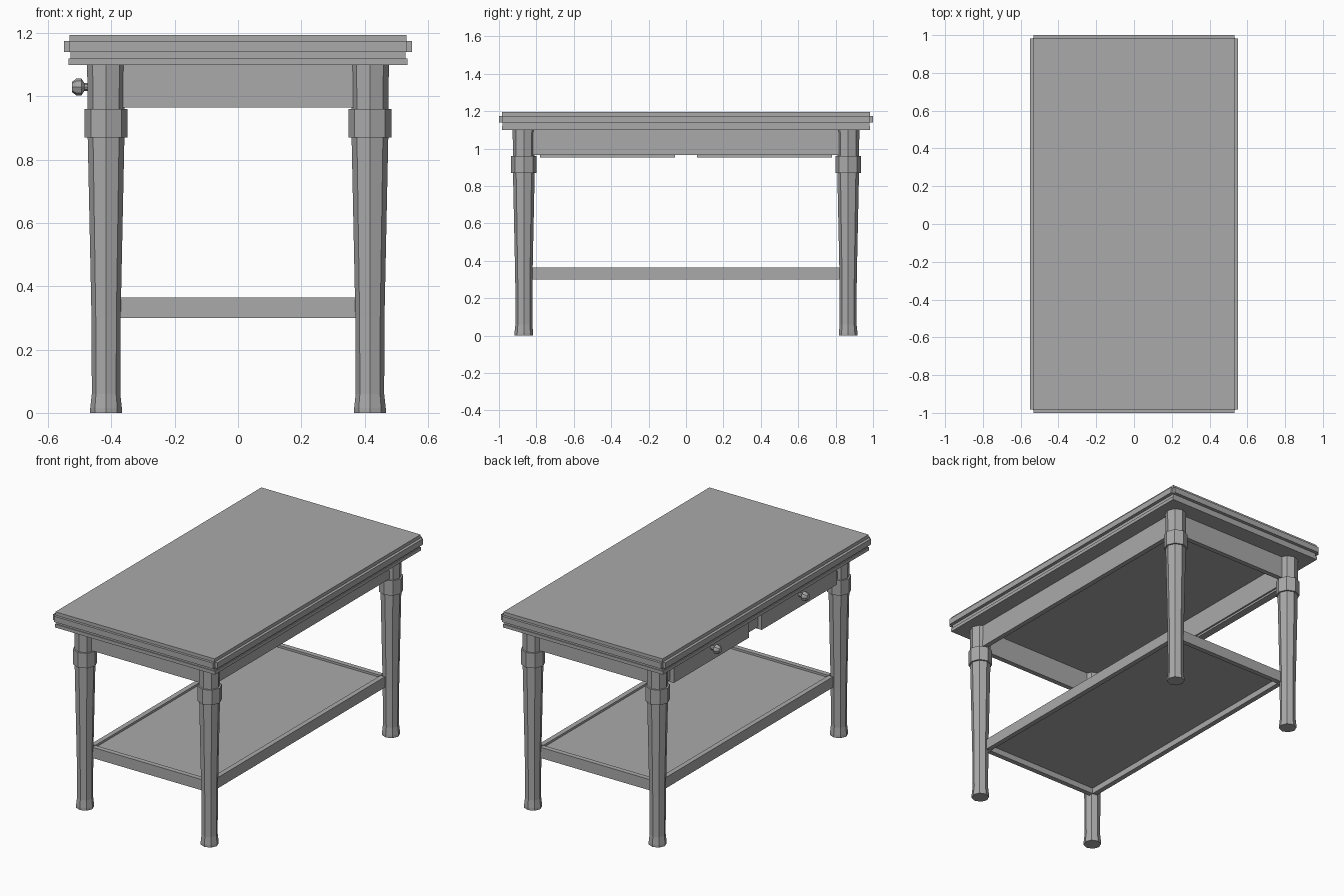
import bpy, math
from mathutils import Matrix

cube = bpy.data.objects.get("Cube")
if cube:
    bpy.data.objects.remove(cube, do_unlink=True)

grey = bpy.data.materials.new("plain grey")
grey.use_nodes = True
grey.diffuse_color = (0.4, 0.4, 0.4, 1)
grey.node_tree.nodes["Principled BSDF"].inputs["Base Color"].default_value = (0.4, 0.4, 0.4, 1)


def make(name, verts, faces):
    mesh = bpy.data.meshes.new(name)
    mesh.from_pydata(verts, [], faces)
    mesh.materials.append(grey)
    obj = bpy.data.objects.new(name, mesh)
    bpy.context.collection.objects.link(obj)
    return obj


def box(name, x0, x1, y0, y1, z0, z1):
    verts = [(x, y, z) for x in (x0, x1) for y in (y0, y1) for z in (z0, z1)]
    return make(name, verts, [(0, 1, 3, 2), (4, 6, 7, 5), (0, 4, 5, 1),
                              (2, 3, 7, 6), (0, 2, 6, 4), (1, 5, 7, 3)])


def slab(name, hx, hy, z0, z1):
    return box(name, -hx, hx, -hy, hy, z0, z1)


def turned(name, profile, sides, matrix):
    """Faceted solid from (radius, height) pairs around a local z axis."""
    verts, faces = [], []
    for r, h in profile:
        for i in range(sides):
            a = math.tau * i / sides
            verts.append((r * math.cos(a), r * math.sin(a), h))
    for k in range(len(profile) - 1):
        for i in range(sides):
            j = (i + 1) % sides
            faces.append((k * sides + i, k * sides + j,
                          (k + 1) * sides + j, (k + 1) * sides + i))
    faces.append(tuple(reversed(range(sides))))
    faces.append(tuple(range(len(verts) - sides, len(verts))))
    obj = make(name, verts, faces)
    obj.data.transform(matrix)
    return obj


# Layered top with edge bands that stop short of the corners
slab("top_under_moulding", 0.535, 0.985, 1.10, 1.12)
slab("top_neck", 0.53, 0.98, 1.12, 1.14)
slab("top_side_band", 0.55, 0.983, 1.14, 1.175)
slab("top_end_band", 0.533, 1.0, 1.14, 1.175)
slab("top_panel", 0.533, 0.985, 1.175, 1.195)

# Legs with flared foot and collar
LEG = [(0.05, 0), (0.05, 0.015), (0.045, 0.06), (0.046, 0.3), (0.058, 0.87),
       (0.068, 0.87), (0.068, 0.96), (0.058, 0.96), (0.06, 1.10)]
for sx, side in ((1, "left"), (-1, "right")):
    for sy, end in ((1, "back"), (-1, "front")):
        turned(f"{end}_{side}_leg", LEG, 8,
               Matrix.Translation((0.417 * sx, 0.867 * sy, 0)))

# Apron rails
for s, end in ((1, "back"), (-1, "front")):
    y = sorted((s * 0.88, s * 0.85))
    box(f"{end}_apron", -0.40, 0.40, *y, 0.965, 1.10)
box("left_apron", 0.41, 0.44, -0.85, 0.85, 0.965, 1.10)
box("right_apron", -0.44, -0.41, -0.85, 0.85, 0.965, 1.10)

# Drawer fronts and knobs on the right side
KNOB = [(0.012, 0), (0.012, 0.02), (0.027, 0.03), (0.027, 0.045), (0.016, 0.06)]
for s, end in ((1, "back"), (-1, "front")):
    y = sorted((s * 0.06, s * 0.78))
    box(f"{end}_drawer_front", -0.465, -0.42, *y, 0.953, 1.09)
    turned(f"{end}_drawer_knob", KNOB, 8,
           Matrix.Translation((-0.465, s * 0.42, 1.03)) @ Matrix.Rotation(-math.pi / 2, 4, 'Y'))

# Lower shelf: raised frame around a thin panel
for s, side in ((1, "left"), (-1, "right")):
    x = sorted((s * 0.38, s * 0.41))
    box(f"{side}_shelf_rail", *x, -0.82, 0.82, 0.30, 0.365)
for s, end in ((1, "back"), (-1, "front")):
    y = sorted((s * 0.82, s * 0.85))
    box(f"{end}_shelf_rail", -0.38, 0.38, *y, 0.30, 0.365)
slab("shelf_panel", 0.39, 0.83, 0.335, 0.352)
